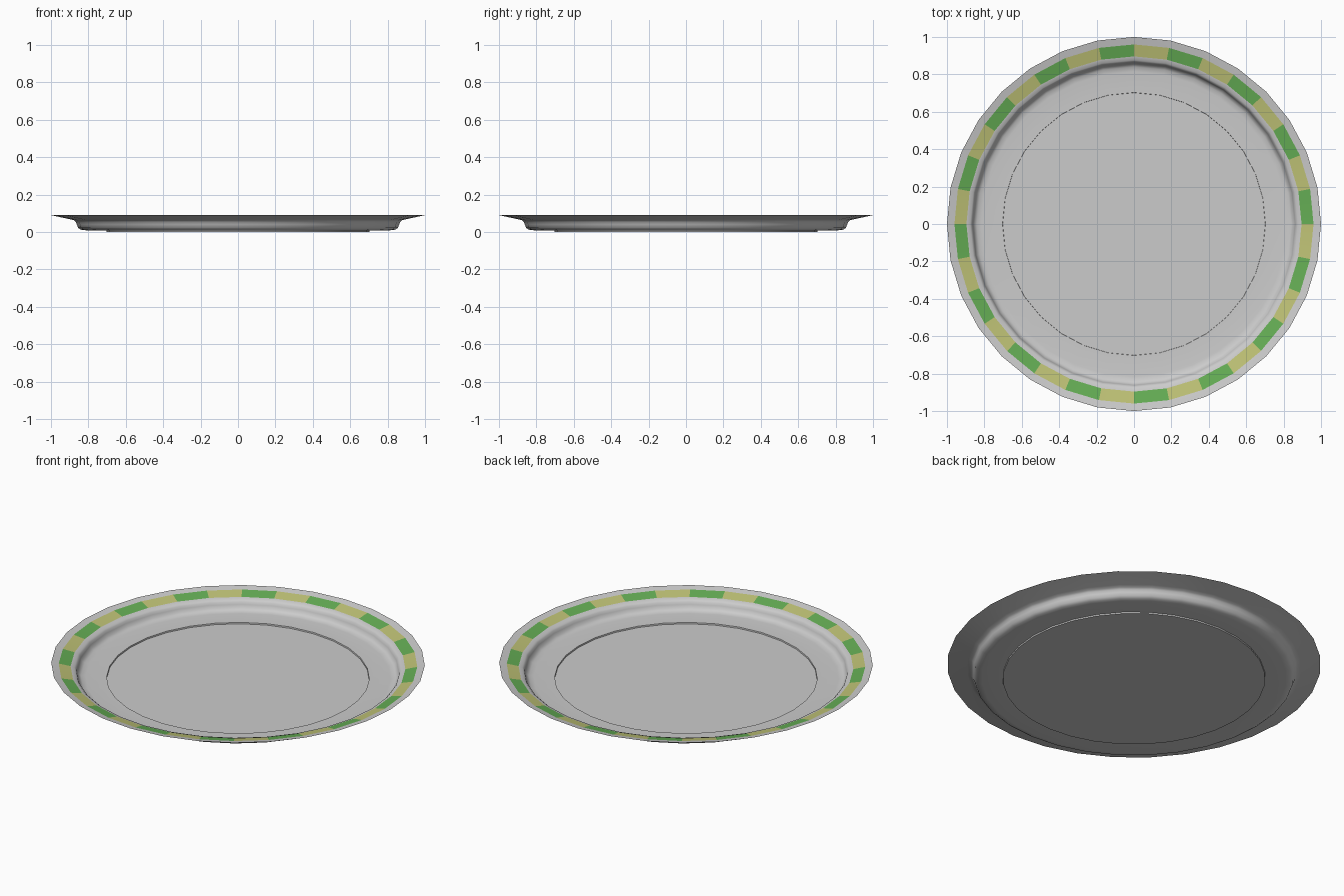
import bpy, bmesh
from math import cos, sin, pi, radians

if "Cube" in bpy.data.objects:
    bpy.data.objects.remove(bpy.data.objects["Cube"])

SIDES = 32


def lathe(name, profile, mats=()):
    """Spin (radius, z) points around z; a zero radius closes with a fan."""
    bm = bmesh.new()
    rings = []
    for r, z in profile:
        if r == 0:
            rings.append([bm.verts.new((0, 0, z))] * SIDES)
        else:
            rings.append([bm.verts.new((r * cos(2 * pi * i / SIDES), r * sin(2 * pi * i / SIDES), z))
                          for i in range(SIDES)])
    for a, b in zip(rings, rings[1:]):
        for i in range(SIDES):
            j = (i + 1) % SIDES
            loop = list(dict.fromkeys([a[i], b[i], b[j], a[j]]))
            face = bm.faces.new(loop)
            face.material_index = i % 2 if mats else 0
    bm.normal_update()
    me = bpy.data.meshes.new(name)
    bm.to_mesh(me)
    bm.free()
    for m in mats:
        me.materials.append(m)
    ob = bpy.data.objects.new(name, me)
    bpy.context.collection.objects.link(ob)
    bpy.context.view_layer.objects.active = ob
    ob.select_set(True)
    bpy.ops.object.shade_smooth_by_angle(angle=radians(40))
    ob.select_set(False)
    return ob


def material(name, color):
    m = bpy.data.materials.new(name)
    m.diffuse_color = (*color, 1)
    m.use_nodes = True
    m.node_tree.nodes["Principled BSDF"].inputs["Base Color"].default_value = m.diffuse_color
    return m


# Thin plate: recessed centre, floor, curved wall and flared rim
lathe("plate", [(0, 0), (0.702, 0), (0.703, 0.008), (0.815, 0.009), (0.84, 0.012),
                (0.855, 0.022), (0.862, 0.04), (0.867, 0.054), (0.876, 0.062),
                (0.895, 0.067), (1.0, 0.09)])

# Painted border of alternating blocks, lying just above the rim
green = material("border_green", (0.13, 0.42, 0.09))
yellow = material("border_yellow", (0.52, 0.54, 0.18))
lathe("border", [(0.896, 0.0685), (0.96, 0.0825)], (green, yellow))
